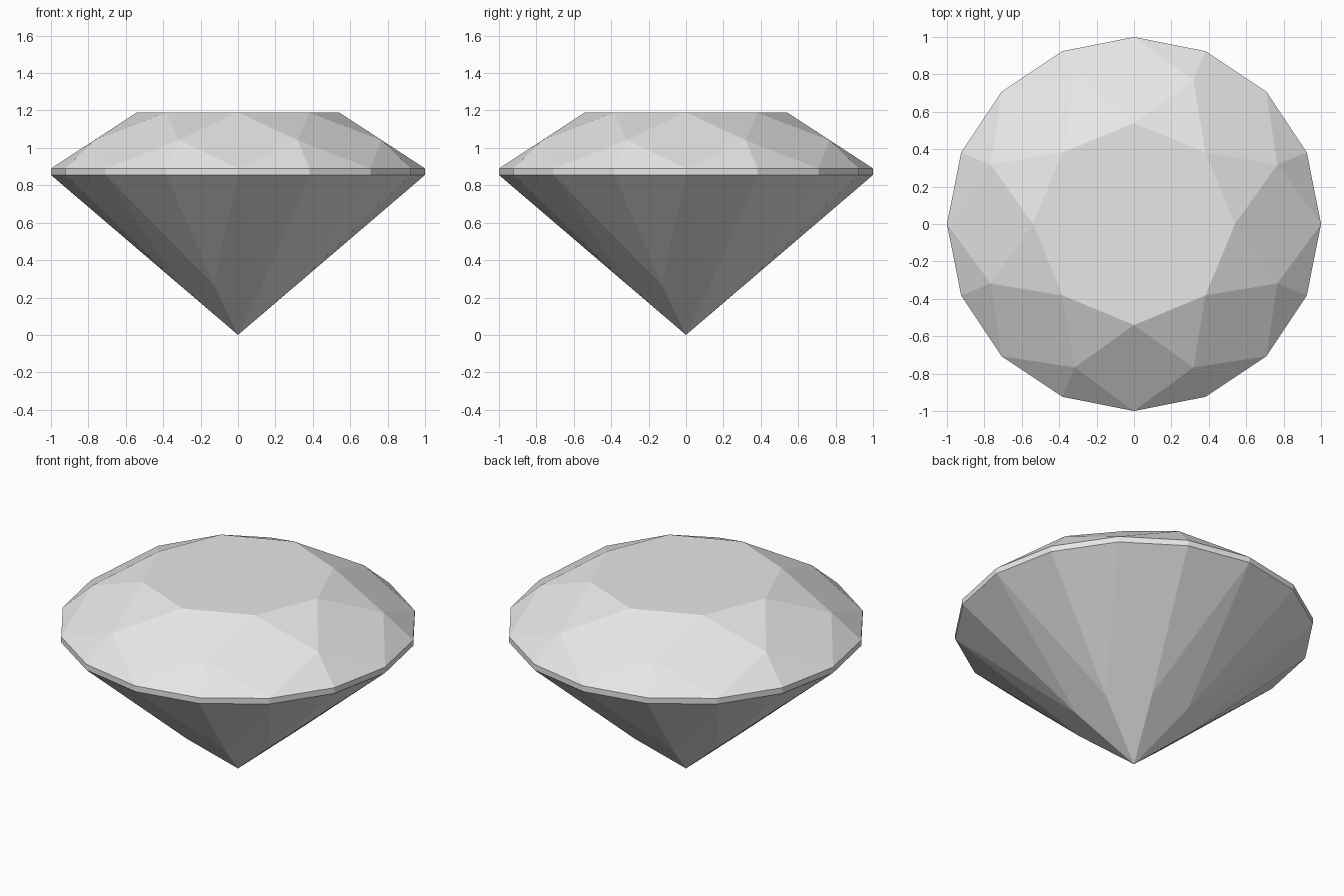
import bpy
import bmesh
from math import cos, sin, tau

cube = bpy.data.objects.get("Cube")
if cube:
    bpy.data.objects.remove(cube, do_unlink=True)

# Colour
grey = bpy.data.materials.new("light_grey")
grey.use_nodes = True
grey.diffuse_color = (0.8, 0.8, 0.8, 1)
grey.node_tree.nodes["Principled BSDF"].inputs["Base Color"].default_value = (0.8, 0.8, 0.8, 1)

FOLDS = 8  # facet symmetry of the round brilliant cut
bm = bmesh.new()


def ring(radius, z, count, offset=0.0):
    """Ring of vertices; the offset is a fraction of one step."""
    angles = [tau * (i + offset) / count for i in range(count)]
    return [bm.verts.new((radius * cos(a), radius * sin(a), z)) for a in angles]


def kite_band(tips, mids, girdle):
    """Main kites plus the paired triangles that meet the girdle."""
    for i in range(FOLDS):
        even, odd, nxt = (girdle[(2 * i + k) % len(girdle)] for k in range(3))
        bm.faces.new((tips[i], mids[i - 1], even, mids[i]))
        bm.faces.new((mids[i], even, odd))
        bm.faces.new((mids[i], odd, nxt))


table = ring(0.54, 1.19, FOLDS)
crown_mids = ring(0.83, 1.042, FOLDS, 0.5)
girdle_top = ring(1.0, 0.89, 2 * FOLDS)
girdle_low = ring(1.0, 0.855, 2 * FOLDS)
pavilion_mids = ring(0.34, 0.269, FOLDS, 0.5)
culet = bm.verts.new((0, 0, 0))

# Table and star facets
bm.faces.new(table)
for i in range(FOLDS):
    bm.faces.new((table[i], crown_mids[i], table[(i + 1) % FOLDS]))

# Crown, girdle and pavilion
kite_band(table, crown_mids, girdle_top)
for i in range(2 * FOLDS):
    bm.faces.new((girdle_low[i - 1], girdle_low[i], girdle_top[i], girdle_top[i - 1]))
kite_band([culet] * FOLDS, pavilion_mids, girdle_low)

bmesh.ops.recalc_face_normals(bm, faces=bm.faces)
mesh = bpy.data.meshes.new("cut_gem")
bm.to_mesh(mesh)
bm.free()
mesh.materials.append(grey)
gem = bpy.data.objects.new("cut_gem", mesh)
bpy.context.collection.objects.link(gem)
